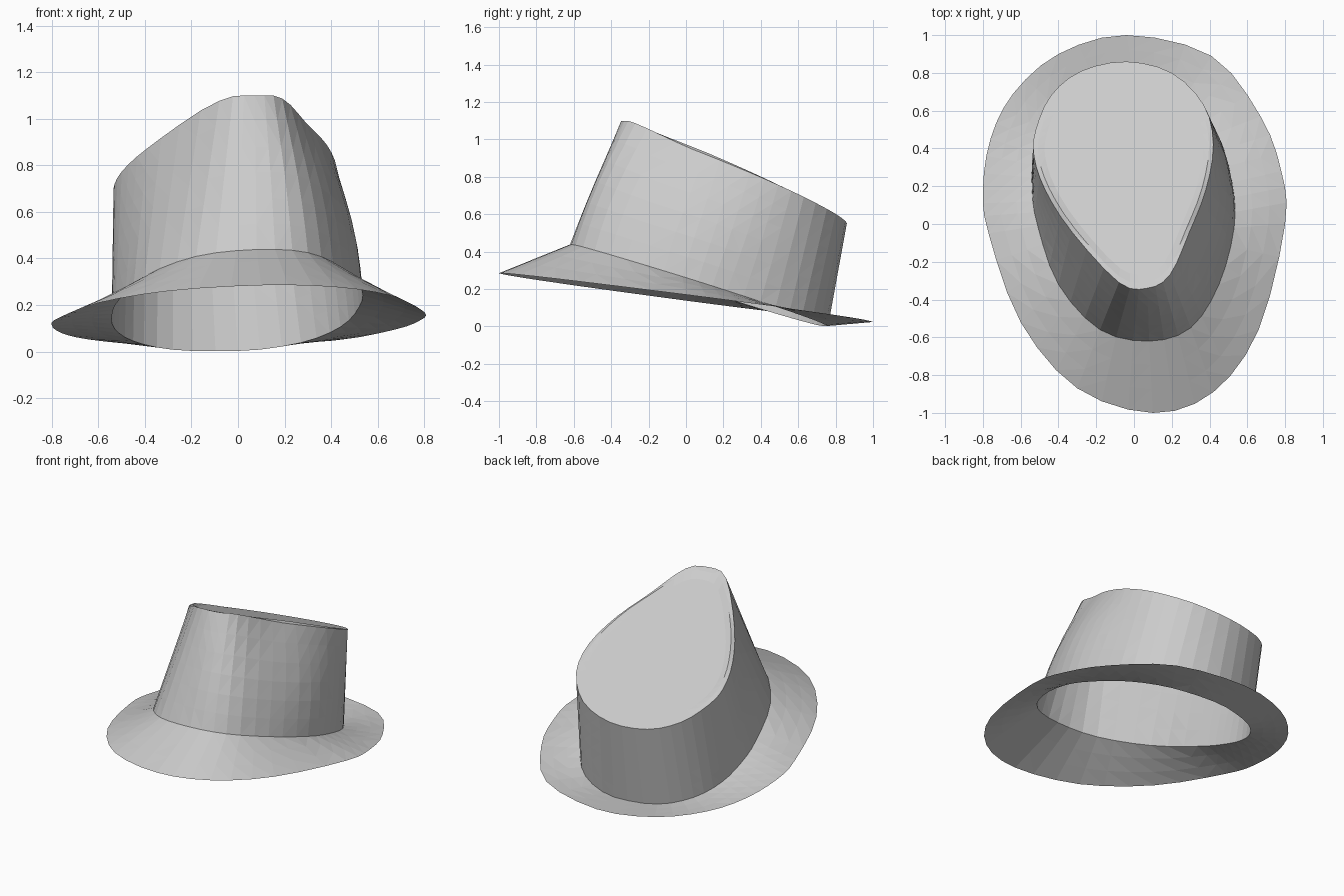
import bpy
import bmesh
import math
from mathutils import Vector

STEPS = 3  # segments between neighbouring outline points

default_cube = bpy.data.objects.get("Cube")
if default_cube:
    bpy.data.objects.remove(default_cube, do_unlink=True)

felt = bpy.data.materials.new("grey_felt")
felt.use_nodes = True
felt_colour = (0.6, 0.6, 0.6, 1)
felt.diffuse_color = felt_colour
felt.node_tree.nodes["Principled BSDF"].inputs["Base Color"].default_value = felt_colour

# Plan outlines, from the front counterclockwise
rim_plan = [(.07, -.34), (.19, -.27), (.29, -.05), (.38, .18), (.42, .42),
            (.37, .63), (.2, .8), (-.04, .86), (-.28, .81), (-.44, .68),
            (-.52, .5), (-.53, .36), (-.47, .18), (-.33, -.04), (-.08, -.31)]
base_plan = [(.08, -.62), (.3, -.55), (.45, -.32), (.53, -.02), (.52, .22),
             (.44, .48), (.27, .675), (0, .76), (-.28, .7), (-.45, .56),
             (-.53, .38), (-.54, .18), (-.51, -.01), (-.4, -.32), (-.18, -.56)]
brim_plan = [(.1, -1), (.42, -.89), (.66, -.56), (.8, 0), (.78, .28),
             (.67, .57), (.41, .89), (-.04, 1), (-.4, .9), (-.64, .69),
             (-.76, .45), (-.8, .18), (-.77, -.05), (-.6, -.52), (-.3, -.87)]


def clamp(value):
    return min(1, max(0, value))


def cap_height(x, y):
    return .93 - .435 * y + .1 * x


def rim_height(x, y):
    """The wall edge rises a little more at the front tip."""
    return min(1.1, cap_height(x, y) + .02 * clamp(-4 * y))


def base_height(x, y):
    return max(.003, .24 - .315 * y + .04 * x)


def brim_height(x, y):
    return .154 - .129 * y + .02 * x


def ring(plan, height):
    """Closed smooth curve through the plan points, lifted by a height rule."""
    points = [Vector(p) for p in plan]
    count = len(points)
    result = []
    for i in range(count):
        a, b, c, d = (points[(i + k) % count] for k in (-1, 0, 1, 2))
        for s in range(STEPS):
            t = s / STEPS
            p = (b * 2 + (c - a) * t + (a * 2 - b * 5 + c * 4 - d) * t ** 2
                 + (b * 3 - a - c * 3 + d) * t ** 3) / 2
            result.append(Vector((p.x, p.y, height(p.x, p.y))))
    return result


def blend(lower, upper, rows, bulge=0):
    """Rings from lower to upper, with an optional bulge on the tall side."""
    rings = []
    for r in range(rows + 1):
        t = r / rows
        row = [a.lerp(b, t) for a, b in zip(lower, upper)]
        for p in row:
            outward = Vector((p.x, p.y - .1, 0)).normalized()
            weight = clamp(3 * p.x) * clamp(1 - 2 * p.y)
            p += outward * bulge * weight * math.sin(math.pi * t)
        rings.append(row)
    return rings


def build(name, rings, closed_at=None):
    """Skin a stack of rings; optionally close the last one to a centre point."""
    bm = bmesh.new()
    rows = [[bm.verts.new(p) for p in row] for row in rings]
    count = len(rows[0])
    for low, high in zip(rows, rows[1:]):
        for i in range(count):
            j = (i + 1) % count
            bm.faces.new((low[i], low[j], high[j], high[i]))
    if closed_at:
        centre = bm.verts.new(closed_at)
        for i in range(count):
            bm.faces.new((rows[-1][i], rows[-1][(i + 1) % count], centre))
    bmesh.ops.triangulate(bm, faces=bm.faces)
    mesh = bpy.data.meshes.new(name)
    bm.to_mesh(mesh)
    bm.free()
    mesh.materials.append(felt)
    obj = bpy.data.objects.new(name, mesh)
    bpy.context.collection.objects.link(obj)


rim = ring(rim_plan, rim_height)
base = ring(base_plan, base_height)
edge = ring(brim_plan, brim_height)

# Brim and crown wall, both single open sheets
build("brim", blend(edge, base, 3))
build("crown_wall", blend(base, rim, 6, .035))

# Slanted top: a low ridge just inside the rim, then a flat centre
centre = Vector((-.03, .32, cap_height(-.03, .32)))
ridge, inset = [], []
for p in rim:
    q = p.lerp(centre, .05)
    lift = .015 * clamp(1.2 - 2 * q.y)
    ridge.append(Vector((q.x, q.y, cap_height(q.x, q.y) + lift)))
    q = p.lerp(centre, .12)
    inset.append(Vector((q.x, q.y, cap_height(q.x, q.y))))
build("crown_top", [rim, ridge, inset], centre)
